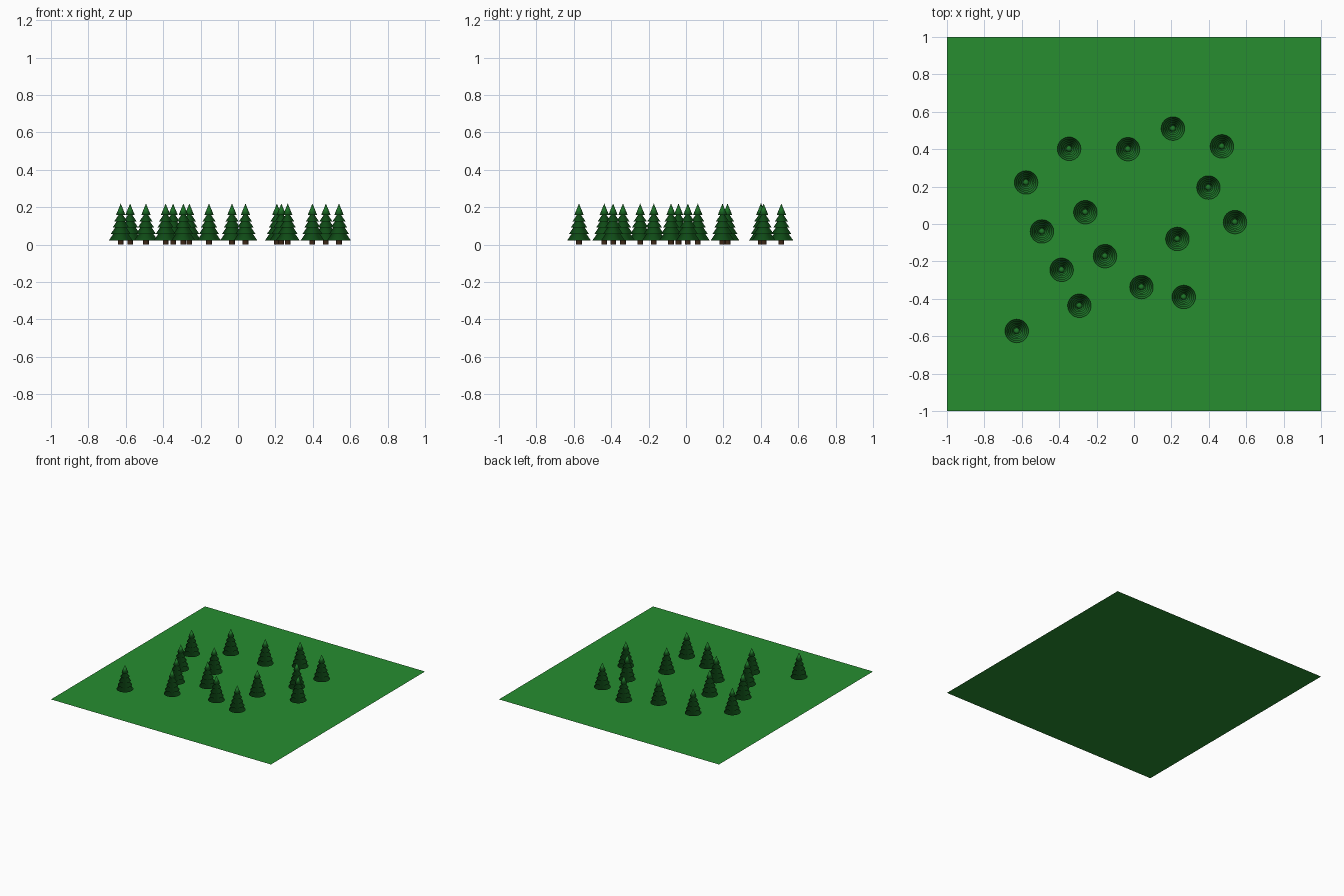
import bpy, bmesh, math

if "Cube" in bpy.data.objects:
    bpy.data.objects.remove(bpy.data.objects["Cube"])

def material(name, rgb):
    m = bpy.data.materials.new(name)
    m.diffuse_color = (*rgb, 1)
    m.use_nodes = True
    m.node_tree.nodes["Principled BSDF"].inputs["Base Color"].default_value = m.diffuse_color
    return m

GRASS = material("grass green", (0.02, 0.27, 0.03))
NEEDLE = material("pine green", (0.012, 0.17, 0.02))
BARK = material("bark brown", (0.045, 0.02, 0.008))

# tree positions on the lawn
SPOTS = [(-0.347, 0.402), (-0.032, 0.40), (0.208, 0.51), (0.47, 0.415),
         (0.398, 0.195), (0.54, 0.01), (-0.577, 0.222), (-0.26, 0.063),
         (-0.492, -0.04), (0.232, -0.08), (-0.155, -0.172), (-0.387, -0.245),
         (-0.292, -0.437), (0.04, -0.337), (0.266, -0.39), (-0.627, -0.572)]

# flat lawn
bpy.ops.mesh.primitive_plane_add(size=2)
lawn = bpy.context.object
lawn.name = "lawn"
lawn.data.materials.append(GRASS)

def lathe(name, profile, mat, sides=32):
    """Spin an (r, z) profile around z, smooth shaded."""
    bm = bmesh.new()
    vs = [bm.verts.new((r, 0, z)) for r, z in profile]
    edges = [bm.edges.new(pair) for pair in zip(vs, vs[1:])]
    bmesh.ops.spin(bm, geom=vs + edges, cent=(0, 0, 0), axis=(0, 0, 1),
                   angle=math.tau, steps=sides)
    bmesh.ops.remove_doubles(bm, verts=bm.verts, dist=1e-5)
    bmesh.ops.recalc_face_normals(bm, faces=bm.faces)
    for f in bm.faces:
        f.smooth = True
    me = bpy.data.meshes.new(name)
    bm.to_mesh(me)
    bm.free()
    me.materials.append(mat)
    return me

# zigzag profile of the five branch tiers, bottom to top
TIERS = 5
profile = [(0, 0.023)]
for i in range(TIERS):
    z, r = 0.023 + i * 0.034, 0.063 - i * 0.0095
    profile.append((r, z))
    if i < TIERS - 1:
        profile.append((r - 0.023, z + 0.034))
profile.append((0, 0.22))

meshes = [lathe("trunk", [(0.015, 0.002), (0.015, 0.024)], BARK, 16),
          lathe("branches", profile, NEEDLE)]
for x, y in SPOTS:
    for me in meshes:
        ob = bpy.data.objects.new(me.name, me)
        ob.location = (x, y, 0)
        bpy.context.collection.objects.link(ob)
